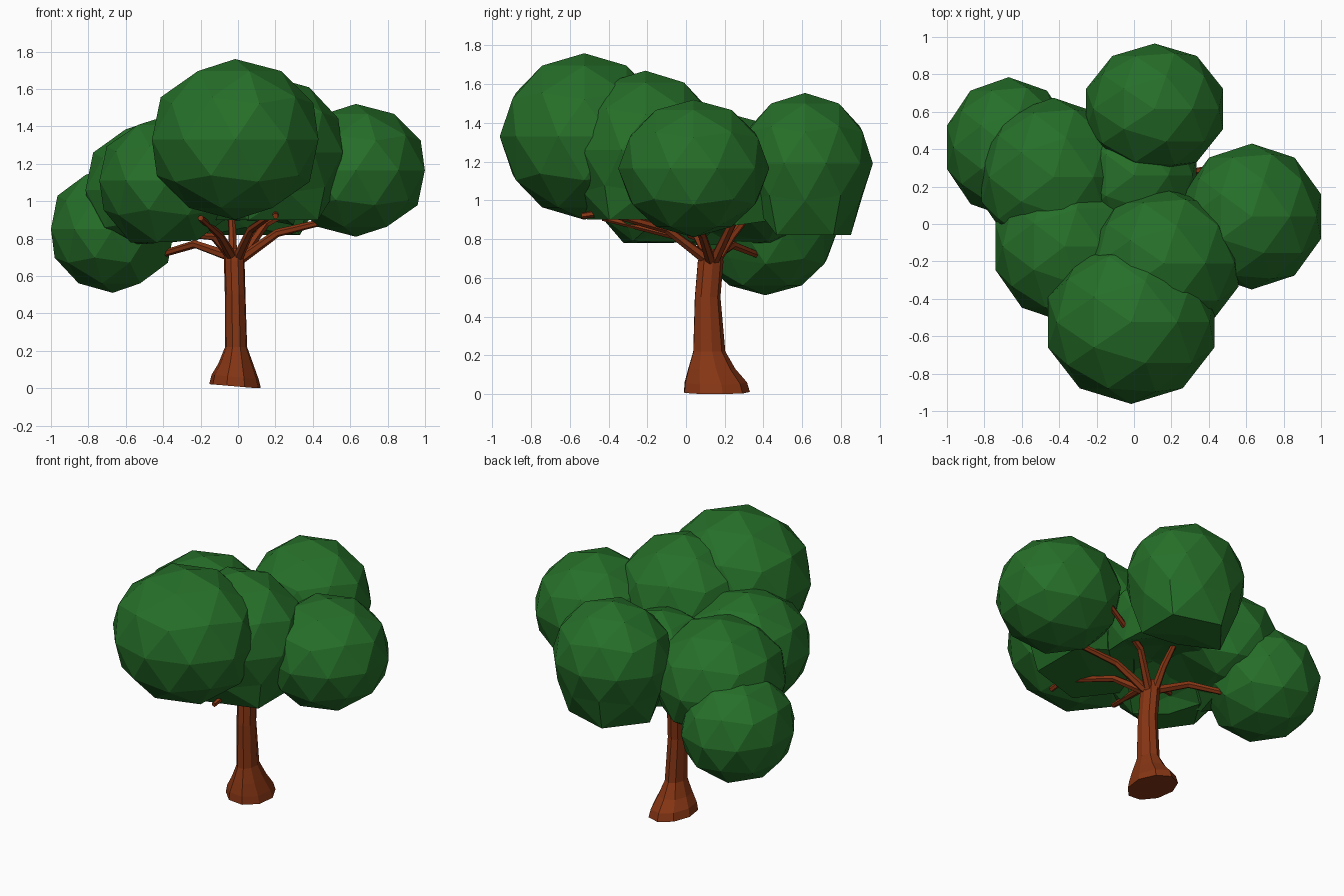
import bpy, bmesh, math
from mathutils import Vector

if "Cube" in bpy.data.objects:
    bpy.data.objects.remove(bpy.data.objects["Cube"])


def material(name, color):
    m = bpy.data.materials.new(name)
    m.diffuse_color = color
    m.use_nodes = True
    m.node_tree.nodes["Principled BSDF"].inputs["Base Color"].default_value = m.diffuse_color
    return m


LEAF = material("leaf_green", (0.019, 0.16, 0.022, 1))
BARK = material("bark_brown", (0.24, 0.036, 0.007, 1))

# Hollow under the canopy: leaves are pushed clear of the branch fork
HUB, HOLLOW = Vector((-0.02, 0.1, 0.66)), Vector((0.47, 0.47, 0.30))


def finish(bm, name, mat):
    bmesh.ops.recalc_face_normals(bm, faces=bm.faces)
    me = bpy.data.meshes.new(name)
    bm.to_mesh(me)
    bm.free()
    me.materials.append(mat)
    ob = bpy.data.objects.new(name, me)
    bpy.context.collection.objects.link(ob)
    return ob


def clump(name, center, radii, floor=None, flare=1.0):
    """Low-poly leaf ball; an optional floor squares off its underside."""
    bm = bmesh.new()
    bmesh.ops.create_icosphere(bm, subdivisions=2, radius=1)
    c = Vector(center)
    for v in bm.verts:
        low = v.co.z < -0.7
        v.co = Vector(a * b for a, b in zip(v.co, radii))
        if low and floor is not None:
            v.co = Vector((v.co.x * flare, v.co.y * flare, floor - c.z))
        v.co += c
        d = v.co - HUB
        e = Vector(a / b for a, b in zip(d, HOLLOW)).length
        if 0 < e < 1:
            v.co = HUB + d / e
    return finish(bm, name, LEAF)


def loft(bm, rings):
    """Skin a list of point rings and cap both ends."""
    vs = [[bm.verts.new(p) for p in ring] for ring in rings]
    n = len(vs[0])
    for a, b in zip(vs, vs[1:]):
        for i in range(n):
            j = (i + 1) % n
            bm.faces.new((a[i], a[j], b[j], b[i]))
    bm.faces.new(vs[0])
    bm.faces.new(vs[-1])


def branch(name, pts, r0=0.028, r1=0.016, sides=6):
    """Tapered faceted limb along a short path."""
    pts = [Vector(p) for p in pts]
    rings = []
    for k, p in enumerate(pts):
        d = (pts[min(k + 1, len(pts) - 1)] - pts[max(k - 1, 0)]).normalized()
        u = d.cross(Vector((0.31, 0.2, 0.93))).normalized()
        w = d.cross(u)
        r = r0 + (r1 - r0) * k / (len(pts) - 1)
        rings.append([p + r * (math.cos(t) * u + math.sin(t) * w)
                      for t in (2 * math.pi * i / sides for i in range(sides))])
    bm = bmesh.new()
    loft(bm, rings)
    return finish(bm, name, BARK)


# Trunk: z, centre x, centre y, half width x, half width y
profile = [(0.01, -0.015, 0.155, 0.14, 0.175),
           (0.06, -0.015, 0.15, 0.128, 0.165),
           (0.13, -0.012, 0.13, 0.095, 0.125),
           (0.22, -0.01, 0.118, 0.06, 0.085),
           (0.50, -0.015, 0.11, 0.056, 0.068),
           (0.68, -0.02, 0.125, 0.056, 0.068),
           (0.75, -0.025, 0.13, 0.05, 0.058)]
bm = bmesh.new()
rings = []
for k, (z, cx, cy, rx, ry) in enumerate(profile):
    ring = []
    for i in range(9):
        t = 2 * math.pi * i / 9 + 0.2
        tilt = -0.012 * math.cos(t) if k < 2 else 0
        ring.append((cx + rx * math.cos(t), cy + ry * math.sin(t), max(0, z + tilt)))
    rings.append(ring)
loft(bm, rings)
finish(bm, "trunk", BARK)

# Branches
branch("branch_left_back", [(-0.03, 0.13, 0.70), (-0.23, 0.24, 0.77), (-0.53, 0.47, 0.68)])
branch("branch_left", [(-0.03, 0.12, 0.70), (-0.13, 0.06, 0.81), (-0.27, 0.02, 0.82)])
branch("branch_left_front", [(-0.03, 0.1, 0.70), (-0.1, -0.06, 0.82), (-0.2, -0.43, 0.91)])
branch("branch_right", [(0.0, 0.13, 0.68), (0.21, 0.08, 0.83), (0.56, 0.0, 0.915)])
branch("branch_right_back", [(0.0, 0.14, 0.68), (0.15, 0.24, 0.88), (0.46, 0.31, 1.05)])
branch("branch_back", [(-0.03, 0.15, 0.68), (-0.03, 0.24, 0.82), (-0.04, 0.36, 0.97)])
branch("branch_front", [(0.0, 0.1, 0.70), (0.07, -0.1, 0.85), (0.2, -0.43, 0.94)])
branch("branch_front_fork_up", [(0.2, -0.41, 0.935), (0.2, -0.46, 1.03)], 0.02)
branch("branch_front_fork_out", [(0.2, -0.41, 0.94), (0.2, -0.54, 0.92)], 0.02)

# Leaf clumps
clump("leaves_front", (-0.015, -0.525, 1.33), (0.468, 0.437, 0.43))
clump("leaves_right", (0.63, 0.04, 1.165), (0.388, 0.39, 0.355))
clump("leaves_back", (0.11, 0.615, 1.19), (0.385, 0.35, 0.365), 0.82, 1.35)
clump("leaves_left_low", (-0.67, 0.41, 0.85), (0.347, 0.375, 0.34))
clump("leaves_left_front", (-0.37, -0.12, 1.11), (0.39, 0.405, 0.35), 0.78)
clump("leaves_left_back", (-0.43, 0.25, 1.06), (0.405, 0.425, 0.38), 0.77)
clump("leaves_top", (0.16, -0.21, 1.26), (0.42, 0.40, 0.41), 0.9, 1.5)
clump("leaves_middle", (0.0, 0.26, 1.05), (0.35, 0.36, 0.34), 0.9)
